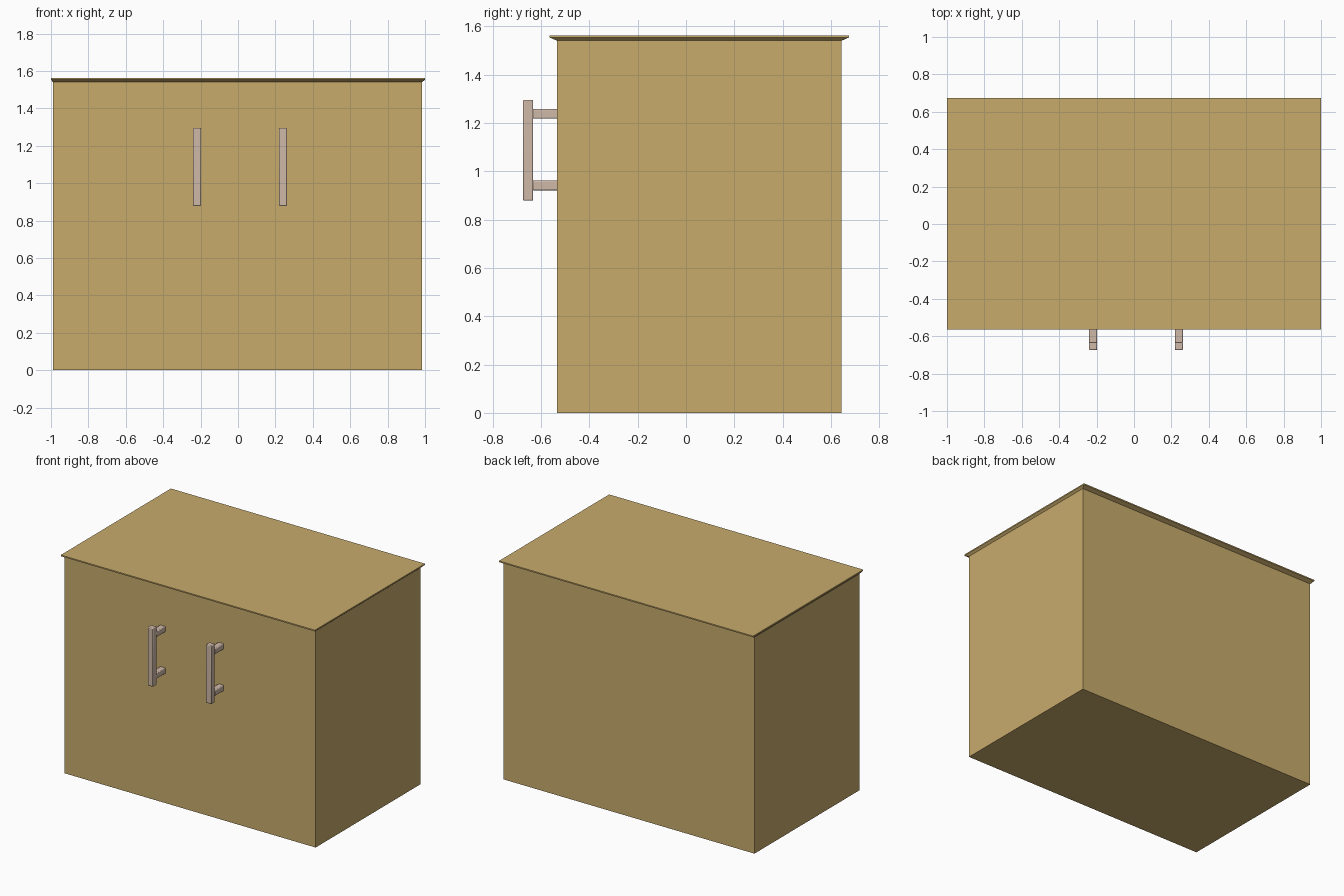
import bpy, bmesh

if "Cube" in bpy.data.objects:
    bpy.data.objects.remove(bpy.data.objects["Cube"])

def material(name, color):
    m = bpy.data.materials.new(name)
    m.diffuse_color = color
    m.use_nodes = True
    m.node_tree.nodes["Principled BSDF"].inputs["Base Color"].default_value = m.diffuse_color
    return m

wood = material("wood", (0.58, 0.41, 0.15, 1))
metal = material("handle_metal", (0.62, 0.48, 0.39, 1))

def box(name, lo, hi, mat, bevel=0):
    bpy.ops.mesh.primitive_cube_add(size=1, location=[(a + b) / 2 for a, b in zip(lo, hi)])
    ob = bpy.context.object
    ob.name = name
    ob.scale = [b - a for a, b in zip(lo, hi)]
    bpy.ops.object.transform_apply(location=False, rotation=False, scale=True)
    ob.data.materials.append(mat)
    if bevel:
        mod = ob.modifiers.new("bevel", 'BEVEL')
        mod.width = bevel
        mod.segments = 2
        bpy.ops.object.shade_smooth_by_angle()
    return ob

# Cabinet body
X0, X1, Y0, Y1, Z = -0.99, 0.985, -0.534, 0.644, 1.54
box("cabinet_body", (X0, Y0, 0), (X1, Y1, Z), wood)

# Worktop with an undercut edge: footprint at the body, then flared out
bm = bmesh.new()
rings = []
for x0, x1, y0, y1, z in ((X0, X1, Y0, Y1, Z),
                          (-1, 1, -0.564, 0.674, 1.553),
                          (-1, 1, -0.564, 0.674, 1.562)):
    rings.append([bm.verts.new((x, y, z)) for x, y in ((x0, y0), (x1, y0), (x1, y1), (x0, y1))])
for a, b in zip(rings, rings[1:]):
    for i in range(4):
        j = (i + 1) % 4
        bm.faces.new((a[i], a[j], b[j], b[i]))
bm.faces.new(rings[0][::-1])
bm.faces.new(rings[-1])
mesh = bpy.data.meshes.new("worktop")
bm.to_mesh(mesh)
bm.free()
mesh.materials.append(wood)
bpy.context.collection.objects.link(bpy.data.objects.new("worktop", mesh))

# Door handles: an upright bar on two posts
for side, x in (("left", -0.219), ("right", 0.24)):
    w = 0.0215
    box(f"{side}_handle_bar", (x - w, -0.674, 0.878), (x + w, -0.632, 1.295), metal, 0.005)
    for part, z in (("lower", 0.941), ("upper", 1.237)):
        box(f"{side}_handle_{part}_post", (x - w, -0.636, z - 0.02), (x + w, Y0 + 0.006, z + 0.02), metal, 0.005)
